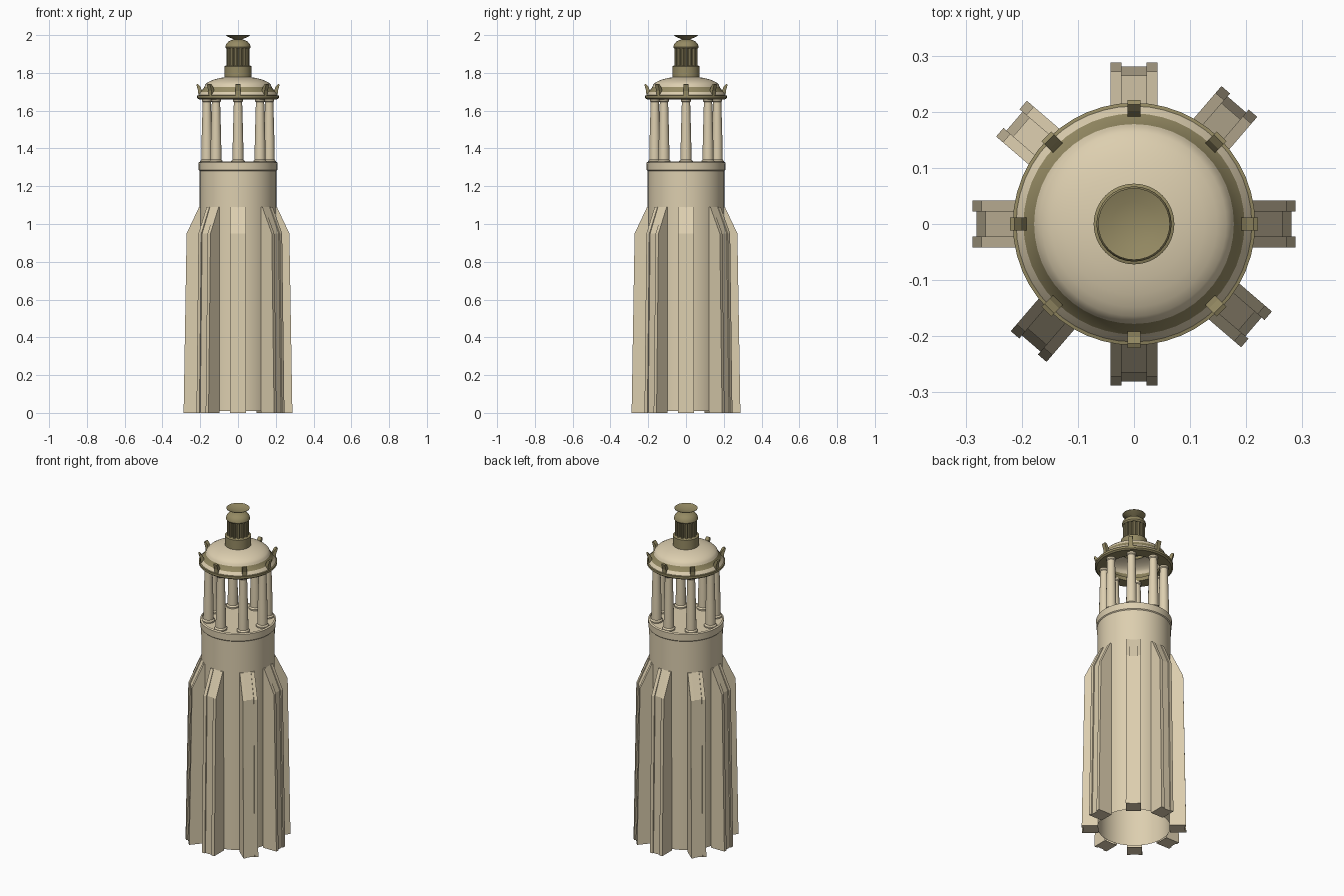
import bpy, bmesh, math
from mathutils import Matrix

if "Cube" in bpy.data.objects:
    bpy.data.objects.remove(bpy.data.objects["Cube"])


def material(name, rgb):
    m = bpy.data.materials.new(name)
    m.diffuse_color = (*rgb, 1)
    m.use_nodes = True
    m.node_tree.nodes["Principled BSDF"].inputs["Base Color"].default_value = m.diffuse_color
    return m


CREAM = material("cream stone", (0.72, 0.62, 0.43))
OLIVE = material("olive bronze", (0.30, 0.255, 0.125))


def finish(bm, name, mats, smooth=True):
    me = bpy.data.meshes.new(name)
    bm.to_mesh(me)
    bm.free()
    ob = bpy.data.objects.new(name, me)
    bpy.context.collection.objects.link(ob)
    for m in mats:
        me.materials.append(m)
    if smooth:
        bpy.ops.object.select_all(action='DESELECT')
        ob.select_set(True)
        bpy.context.view_layer.objects.active = ob
        bpy.ops.object.shade_smooth_by_angle(angle=math.radians(30))
    return ob


def lathe_into(bm, profile, n, cx=0, cy=0, band=()):
    """Revolve (radius, z) points; segments listed in band get slot 1."""
    rings = []
    for r, z in profile:
        if r == 0:
            rings.append([bm.verts.new((cx, cy, z))] * n)
        else:
            rings.append([bm.verts.new((cx + r * math.cos(2 * math.pi * i / n),
                                        cy + r * math.sin(2 * math.pi * i / n), z)) for i in range(n)])
    for k in range(len(rings) - 1):
        a, b = rings[k], rings[k + 1]
        for i in range(n):
            j = (i + 1) % n
            vs = list(dict.fromkeys((a[i], a[j], b[j], b[i])))
            f = bm.faces.new(vs)
            f.material_index = 1 if k in band else 0


def lathe(name, profile, mats, n=48, band=()):
    bm = bmesh.new()
    lathe_into(bm, profile, n, band=band)
    return finish(bm, name, mats)


# Tower shaft, open underneath, with a slight lip and flat gallery floor
lathe("tower_shaft", [(0.201, 0.01), (0.203, 1.28), (0.208, 1.285), (0.209, 1.325),
                      (0.2, 1.33), (0.198, 1.325), (0, 1.325)], [CREAM])


# Eight buttresses: two fins with a recessed web, sloping in at the top
def buttress(name, angle):
    bm = bmesh.new()
    w, f, ri = 0.042, 0.02, 0.197
    rings = []
    for z, ro, d in ((0, 0.288, 0.007), (0.95, 0.272, 0.007), (1.09, 0.206, 0.004)):
        pts = [(ri, -w), (ro, -w), (ro, -w + f), (ro - d, -w + f),
               (ro - d, w - f), (ro, w - f), (ro, w), (ri, w)]
        rings.append([bm.verts.new((r, t, z)) for r, t in pts])
    for a, b in zip(rings, rings[1:]):
        for i in range(7):
            bm.faces.new((a[i], a[i + 1], b[i + 1], b[i]))
    bm.faces.new(rings[0][::-1])
    bm.faces.new(rings[-1])
    bm.transform(Matrix.Rotation(math.radians(angle), 4, 'Z'))
    finish(bm, name, [CREAM], smooth=False)


for q in range(4):
    buttress(f"buttress_straight_{q + 1}", 90 * q)
    buttress(f"buttress_diagonal_{q + 1}", 90 * q + 49.3)

# Eight gallery columns with moulded bases and small capitals
bm = bmesh.new()
for k in range(8):
    a = math.pi / 4 * k
    lathe_into(bm, [(0.035, 1.322), (0.036, 1.333), (0.029, 1.341), (0.029, 1.35), (0.0275, 1.45),
                    (0.022, 1.645), (0.026, 1.65), (0.026, 1.665)], 16,
               0.165 * math.cos(a), 0.165 * math.sin(a))
finish(bm, "gallery_columns", [CREAM])

# Flat ring carrying the dome
lathe("dome_ring", [(0.14, 1.66), (0.207, 1.66), (0.216, 1.667), (0.216, 1.68), (0.205, 1.683),
                    (0.14, 1.683), (0.14, 1.66)], [OLIVE])

# Dome with its painted band
dome = [(0.21, 1.683), (0.205, 1.69), (0.197, 1.70), (0.178, 1.725)]
for i in range(1, 9):
    t = i / 8
    ang = t * math.pi / 2
    dome.append((0.178 * math.cos(ang) if i < 8 else 0, 1.725 + 0.057 * math.sin(ang)))
lathe("dome", dome, [CREAM, OLIVE], band=(2,))

# Eight small outward-curling ornaments round the dome
bm = bmesh.new()
prof = [(0.19, 1.68), (0.21, 1.68), (0.211, 1.705), (0.221, 1.738),
        (0.213, 1.742), (0.201, 1.73), (0.192, 1.71)]
for k in range(8):
    rot = Matrix.Rotation(math.pi / 4 * k, 4, 'Z')
    sides = []
    for t in (-0.012, 0.012):
        vs = [bm.verts.new((r, t, z)) for r, z in prof]
        for v in vs:
            v.co = rot @ v.co
        sides.append(vs)
    a, b = sides
    bm.faces.new(a)
    bm.faces.new(b[::-1])
    for i in range(7):
        j = (i + 1) % 7
        bm.faces.new((a[j], a[i], b[i], b[j]))
finish(bm, "dome_ornaments", [OLIVE], smooth=False)

# Lantern base drum and core
lathe("lantern_base", [(0.072, 1.76), (0.072, 1.835), (0.06, 1.84), (0.048, 1.84), (0.048, 1.935)], [OLIVE], 32)

# Ring of slim lantern ribs
bm = bmesh.new()
for k in range(14):
    a = 2 * math.pi * k / 14
    lathe_into(bm, [(0.009, 1.838), (0.009, 1.932)], 8, 0.053 * math.cos(a), 0.053 * math.sin(a))
finish(bm, "lantern_ribs", [OLIVE])

# Lantern cap and the flared dish on top
lathe("lantern_cap", [(0, 1.928), (0.062, 1.928), (0.067, 1.936), (0.064, 1.95), (0.052, 1.965),
                      (0.034, 1.974), (0.018, 1.978), (0, 1.979)], [OLIVE], 32)
lathe("top_dish", [(0.015, 1.974), (0.028, 1.98), (0.05, 1.99), (0.064, 1.998), (0.064, 2.0),
                   (0.04, 1.992), (0, 1.986)], [OLIVE], 32)
